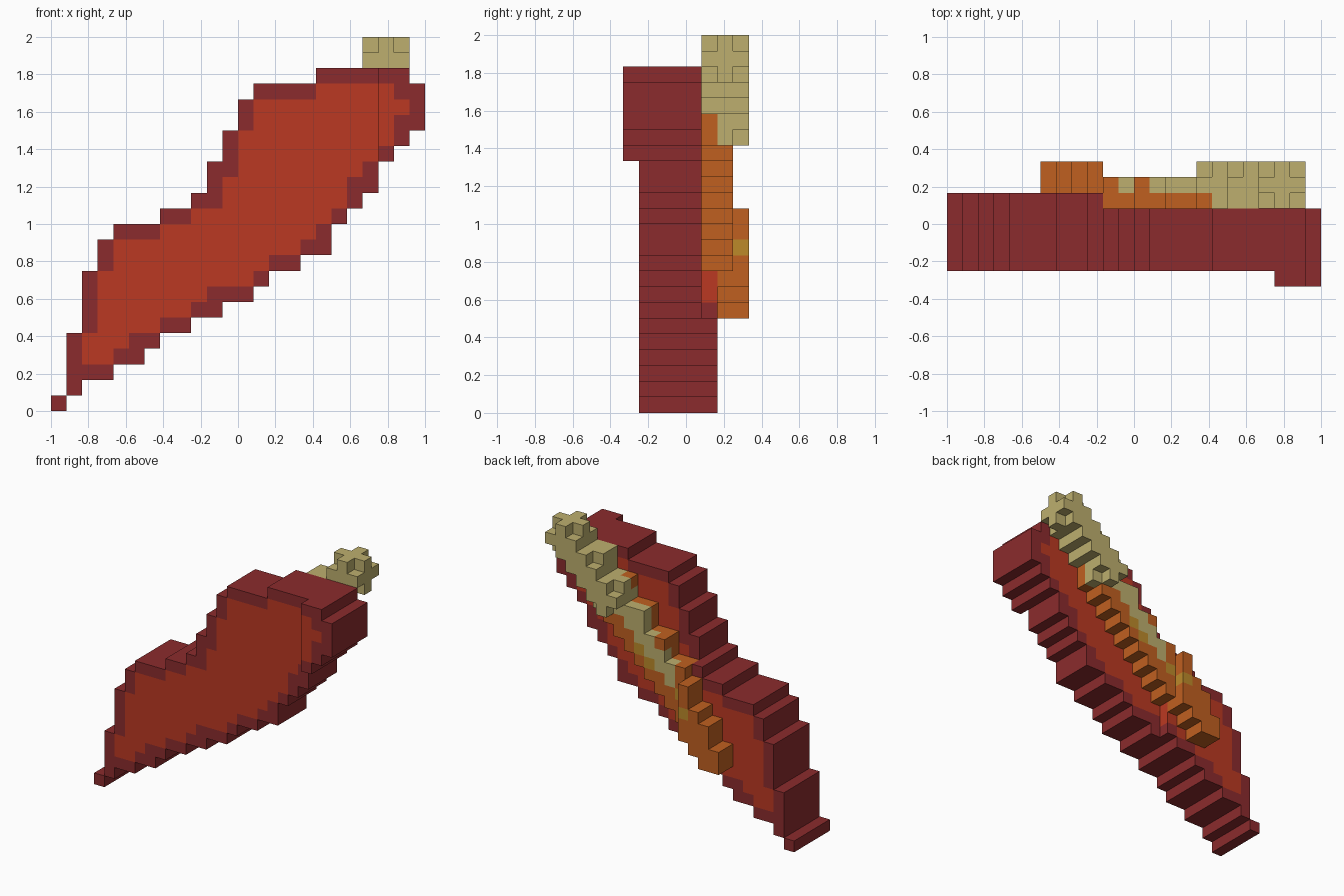
import bpy
import bmesh
from mathutils import Vector

default = bpy.data.objects.get("Cube")
if default:
    bpy.data.objects.remove(default, do_unlink=True)

CELL = 1 / 12
ORIGIN = Vector((-1, -4 * CELL, 0))


def linear(c):
    c /= 255
    return c / 12.92 if c <= 0.04045 else ((c + 0.055) / 1.055) ** 2.4


def material(name, *rgb):
    mat = bpy.data.materials.new(name)
    mat.use_nodes = True
    colour = [linear(c) for c in rgb] + [1]
    mat.diffuse_color = colour
    shader = mat.node_tree.nodes["Principled BSDF"]
    shader.inputs["Base Color"].default_value = colour
    shader.inputs["Roughness"].default_value = 0.9
    return mat


PALETTE = {
    "maroon": material("maroon", 139, 43, 45),
    "red": material("red", 187, 57, 34),
    "orange": material("orange", 192, 96, 32),
    "gold": material("gold", 188, 138, 42),
    "tan": material("tan", 189, 175, 110),
}


def side_corners(cell, axis, sign):
    """Four corners of one side of a unit cell, wound outward."""
    u, v = (axis + 1) % 3, (axis + 2) % 3
    ring = [(0, 0), (1, 0), (1, 1), (0, 1)]
    for a, b in ring[::sign]:
        p = list(cell)
        p[axis] += sign > 0
        p[u] += a
        p[v] += b
        yield tuple(p)


def build_blocks(name, cells):
    """Skin a set of coloured cells, then merge the flat faces."""
    bm = bmesh.new()
    verts = {}
    names = sorted(set(cells.values()))
    for cell, colour in cells.items():
        for axis in range(3):
            for sign in (-1, 1):
                beside = list(cell)
                beside[axis] += sign
                if tuple(beside) in cells:
                    continue
                corners = list(side_corners(cell, axis, sign))
                for p in corners:
                    if p not in verts:
                        verts[p] = bm.verts.new(ORIGIN + Vector(p) * CELL)
                face = bm.faces.new([verts[p] for p in corners])
                face.material_index = names.index(colour)
    bmesh.ops.dissolve_limit(bm, angle_limit=0.01, verts=bm.verts[:],
                             edges=bm.edges[:], delimit={"MATERIAL"})
    mesh = bpy.data.meshes.new(name)
    bm.to_mesh(mesh)
    bm.free()
    for colour in names:
        mesh.materials.append(PALETTE[colour])
    obj = bpy.data.objects.new(name, mesh)
    bpy.context.collection.objects.link(obj)
    return obj


def rounded_cube(cells, centre, colour):
    """Three cells wide with the eight corner cells left out."""
    steps = (-1, 0, 1)
    for a in steps:
        for b in steps:
            for c in steps:
                if a * b * c == 0:
                    cells[centre[0] + a, centre[1] + b, centre[2] + c] = colour


# Blade: start and end column of each row, from the tip upward
starts = [0, 1, 1, 1, 1, 2, 2, 2, 2, 3, 3, 4, 7, 9, 10, 10, 11, 11, 12, 12, 13, 17]
ends = [1, 2, 4, 6, 7, 9, 11, 13, 14, 16, 18, 18, 19, 20, 21, 21, 22, 23, 24, 24, 24, 23]
# Red panel inside the border, beginning at the fourth row
panel_starts = [2, 2, 3, 3, 3, 3, 4, 4, 7, 9, 11, 11, 12, 12, 12, 13, 13, 17]
panel_ends = [4, 5, 7, 9, 10, 13, 14, 16, 17, 18, 19, 19, 20, 21, 22, 22, 23, 22]
panel = dict(enumerate(zip(panel_starts, panel_ends), start=3))

blade = {}
for k, (first, last) in enumerate(zip(starts, ends)):
    lo, hi = panel.get(k, (0, 0))
    for i in range(first, last):
        front = 0 if i >= 21 else 1
        back = 6 if i < 10 else 5
        for j in range(front, back):
            blade[i, j, k] = "red" if lo <= i < hi else "maroon"
build_blocks("blade", blade)

# Arm: diagonal sheath along the back, with a pale core line
arm = {}
arm_end = {6: (6, 8), 7: (6, 10), 8: (7, 11), 9: (8, 13)}
for i, (low, high) in arm_end.items():
    for j in (6, 7):
        for k in range(low, high):
            arm[i, j, k] = "gold" if i == 9 and k == 10 else "orange"
for i in range(10, 19):
    for k in range(i - 1, i + (4 if i % 2 == 0 else 3)):
        step = k - i
        for j in (5, 6):
            colour = "orange"
            if j == 6 and step in (1, 2) and i > 10:
                colour = "tan"
            elif j == 6 and (i == 10 and step == 1 or i in (13, 14) and step == 0):
                colour = "gold"
            if i >= 14 and step > 1 and j == 6 or i >= 17 and step > 0:
                colour = "tan"
            arm[i, j, k] = colour

# Joint, shaft and end knob
rounded_cube(arm, (17, 6, 18), "tan")
for i in (18, 19, 20):
    for k in range(i, i + 3):
        for j in (5, 6, 7):
            arm[i, j, k] = "tan"
for j in (5, 6):
    for k in (16, 17):
        arm[17, j, k] = "orange"
arm[18, 5, 18] = "orange"
rounded_cube(arm, (21, 6, 22), "tan")
build_blocks("arm", arm)
